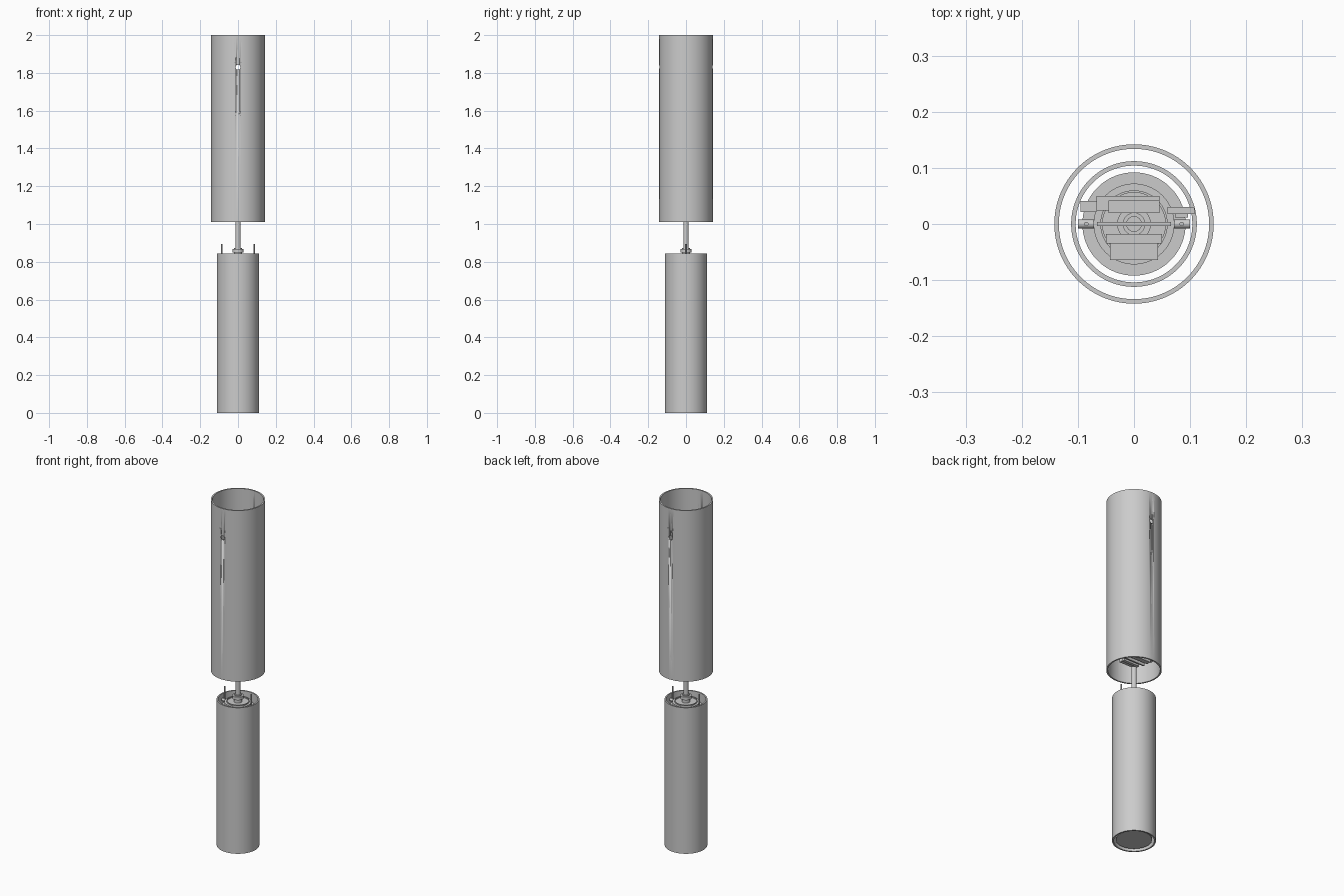
import bpy, bmesh
from math import radians
from mathutils import Matrix

cube = bpy.data.objects.get("Cube")
if cube:
    bpy.data.objects.remove(cube, do_unlink=True)

GREY = (0.6, 0.6, 0.6, 1)
metal = bpy.data.materials.new("plain grey")
metal.use_nodes = True
metal.diffuse_color = GREY
metal.node_tree.nodes["Principled BSDF"].inputs["Base Color"].default_value = GREY


def finish(name, bm, smooth=True):
    bmesh.ops.recalc_face_normals(bm, faces=bm.faces)
    mesh = bpy.data.meshes.new(name)
    bm.to_mesh(mesh)
    bm.free()
    mesh.materials.append(metal)
    obj = bpy.data.objects.new(name, mesh)
    bpy.context.collection.objects.link(obj)
    if smooth:
        bpy.ops.object.select_all(action="DESELECT")
        obj.select_set(True)
        bpy.context.view_layer.objects.active = obj
        bpy.ops.object.shade_smooth_by_angle(angle=radians(35))
    return obj


def lathe(name, profile, closed=False, steps=72):
    """Spin a radius/height profile about z."""
    bm = bmesh.new()
    verts = [bm.verts.new((r, 0, z)) for r, z in profile]
    edges = [bm.edges.new(pair) for pair in zip(verts, verts[1:])]
    if closed:
        edges.append(bm.edges.new((verts[-1], verts[0])))
    bmesh.ops.spin(bm, geom=verts + edges, axis=(0, 0, 1), cent=(0, 0, 0),
                   angle=radians(360), steps=steps)
    bmesh.ops.remove_doubles(bm, verts=bm.verts, dist=1e-5)
    return finish(name, bm)


def tube(name, outer, inner, low, high):
    return lathe(name, [(outer, low), (outer, high), (inner, high), (inner, low)], True, 96)


def rod(name, radius, length, centre, axis="Z"):
    turn = {"X": Matrix.Rotation(radians(90), 4, "Y"),
            "Y": Matrix.Rotation(radians(90), 4, "X"), "Z": Matrix()}[axis]
    bm = bmesh.new()
    bmesh.ops.create_cone(bm, cap_ends=True, segments=24, radius1=radius, radius2=radius,
                          depth=length, matrix=Matrix.Translation(centre) @ turn)
    return finish(name, bm)


def box(name, x, y, z):
    bm = bmesh.new()
    bmesh.ops.create_cube(bm, size=1)
    for v in bm.verts:
        v.co = [lo + (c + 0.5) * (hi - lo) for c, (lo, hi) in zip(v.co, (x, y, z))]
    return finish(name, bm, False)


# Upper sleeve with a cross hole through front and back
upper = tube("upper_tube", 0.142, 0.134, 1.01, 2.0)
cutter = rod("hole_cutter", 0.013, 0.5, (0, 0, 1.83), "Y")
cutter.hide_render = True
cut = upper.modifiers.new("cross_hole", "BOOLEAN")
cut.operation, cut.object, cut.solver = "DIFFERENCE", cutter, "EXACT"
bpy.context.view_layer.objects.active = upper
bpy.ops.object.modifier_apply(modifier=cut.name)
bpy.data.objects.remove(cutter, do_unlink=True)

# Lower sleeve
tube("lower_tube", 0.112, 0.104, 0, 0.845)

# Stepped inner body, hub and shaft
lathe("inner_body", [(0, 0.008), (0.092, 0.008), (0.092, 0.8), (0.072, 0.8), (0.072, 0.83),
                     (0.06, 0.83), (0.06, 0.836), (0.056, 0.836), (0.056, 0.83), (0, 0.83)])
lathe("hub", [(0, 0.82), (0.022, 0.82), (0.022, 0.85), (0.03, 0.85),
              (0.03, 0.868), (0.02, 0.868), (0.02, 0.874), (0, 0.874)])
rod("shaft", 0.014, 0.18, (0, 0, 0.935))

# Side pegs with upright pins
for side, sign in (("left", 1), ("right", -1)):
    rod(side + "_peg", 0.008, 0.03, (sign * 0.085, 0, 0.815), "X")
    rod(side + "_pin", 0.004, 0.09, (sign * 0.085, 0, 0.85))

# Circuit board and components inside the upper sleeve
parts = [
    ("circuit_board", (-0.066, 0.066), (-0.004, 0.004), (1.06, 1.45)),
    ("front_plate", (-0.05, 0.05), (-0.035, -0.018), (1.06, 1.4)),
    ("front_battery", (-0.043, 0.043), (-0.064, -0.035), (1.07, 1.38)),
    ("back_module", (-0.045, 0.045), (0.02, 0.042), (1.07, 1.42)),
    ("back_plate", (-0.067, 0.045), (0.024, 0.05), (1.06, 1.38)),
    ("right_module", (-0.095, -0.067), (0.021, 0.041), (1.08, 1.2)),
    ("left_switch", (0.06, 0.108), (0.018, 0.03), (1.08, 1.15)),
    ("left_switch_base", (0.073, 0.096), (0.012, 0.018), (1.08, 1.13)),
]
for part in parts:
    box(*part)
